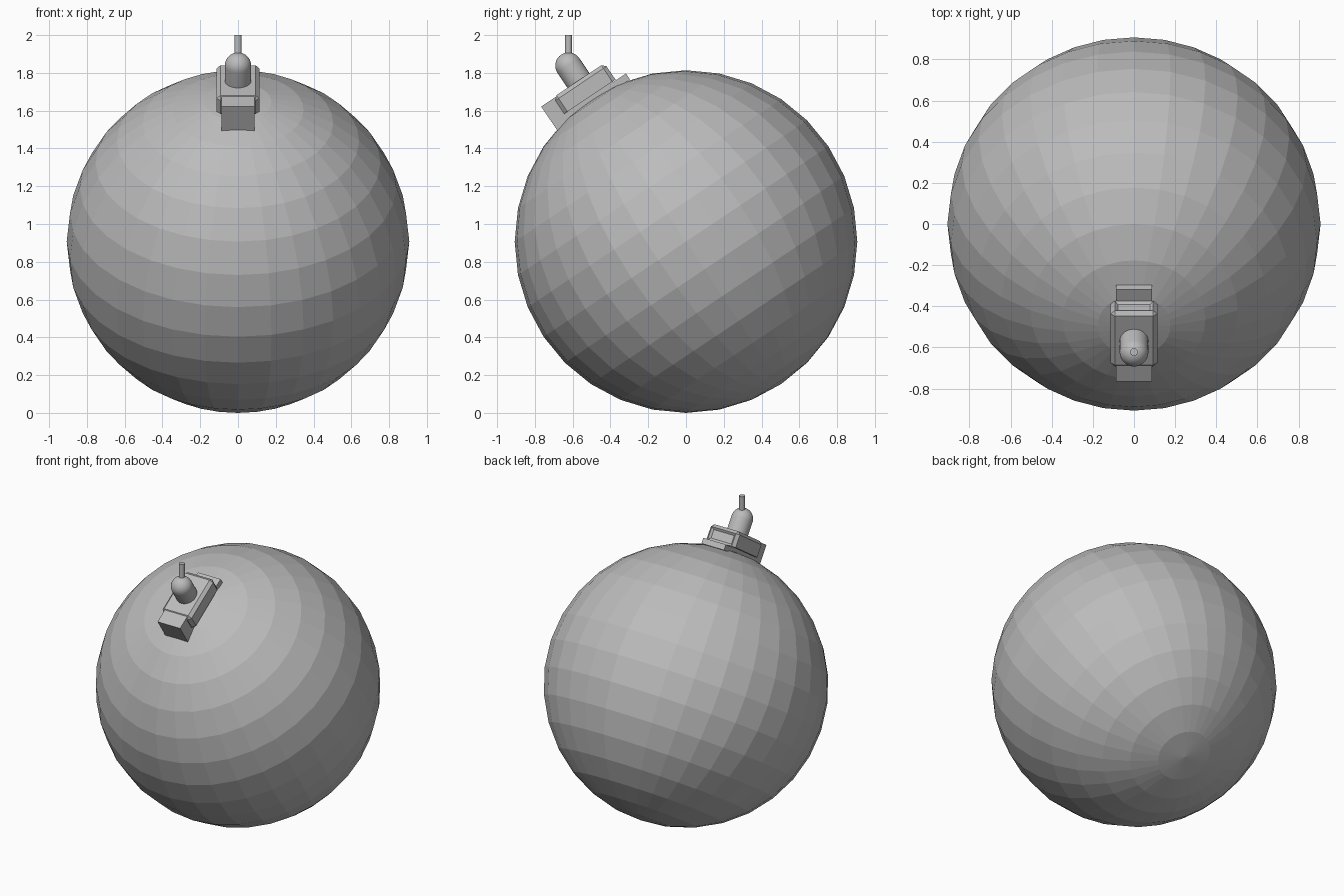
import bpy, bmesh, math
from mathutils import Matrix

if "Cube" in bpy.data.objects:
    bpy.data.objects.remove(bpy.data.objects["Cube"])

RADIUS = 0.907
TILT = math.radians(33.75)
# Local frame: origin at the ball centre, local z leans toward the front
FRAME = Matrix.Translation((0, 0, RADIUS)) @ Matrix.Rotation(TILT, 4, 'X')

grey = bpy.data.materials.new("plain grey")
grey.use_nodes = True
COLOUR = (0.5, 0.5, 0.5, 1)
grey.diffuse_color = COLOUR
grey.node_tree.nodes["Principled BSDF"].inputs["Base Color"].default_value = COLOUR


def make(name, bm, matrix=FRAME):
    bmesh.ops.recalc_face_normals(bm, faces=bm.faces)
    mesh = bpy.data.meshes.new(name)
    bm.to_mesh(mesh)
    bm.free()
    mesh.materials.append(grey)
    obj = bpy.data.objects.new(name, mesh)
    obj.matrix_world = matrix
    bpy.context.collection.objects.link(obj)
    return obj


def block(name, width, y0, y1, z0, z1, bevel=0, inset=0):
    """Box in the tilted frame; optional chamfer of its upright and top edges,
    optional recessed panel on its rear face."""
    bm = bmesh.new()
    size = Matrix.Diagonal((width, y1 - y0, z1 - z0, 1))
    place = Matrix.Translation((0, (y0 + y1) / 2, (z0 + z1) / 2))
    bmesh.ops.create_cube(bm, size=1, matrix=place @ size)
    if bevel:
        edges = [e for e in bm.edges if max(v.co.z for v in e.verts) > z1 - 1e-4]
        bmesh.ops.bevel(bm, geom=edges, offset=bevel, segments=1, affect='EDGES')
    if inset:
        bm.normal_update()
        rear = max(bm.faces, key=lambda f: f.normal.y)
        bmesh.ops.inset_individual(bm, faces=[rear], thickness=inset, depth=-0.012)
    return make(name, bm)


def smooth(obj):
    bpy.ops.object.select_all(action='DESELECT')
    obj.select_set(True)
    bpy.context.view_layer.objects.active = obj
    bpy.ops.object.shade_smooth_by_angle(angle=math.radians(40))


# Faceted ball
bm = bmesh.new()
bmesh.ops.create_uvsphere(bm, u_segments=32, v_segments=16, radius=RADIUS)
make("ball", bm)

# Vehicle body: narrow core, wide chamfered hull, rear plate
block("body_core", 0.175, -0.24, 0.15, 0.85, 1.02)
block("wide_hull", 0.226, -0.16, 0.166, 0.92, 1.025, bevel=0.02, inset=0.02)
block("rear_plate", 0.175, 0.13, 0.23, 0.878, 0.916)

# Domed turret, swept from a quarter-round profile
bm = bmesh.new()
points = [(0.07, 1.0)] + [(0.07 * math.cos(a), 1.12 + 0.07 * math.sin(a))
                          for a in (math.pi / 2 * i / 8 for i in range(9))]
verts = [bm.verts.new((r, 0, z)) for r, z in points]
edges = [bm.edges.new(pair) for pair in zip(verts, verts[1:])]
bmesh.ops.spin(bm, geom=verts + edges, axis=(0, 0, 1), cent=(0, 0, 0),
               angle=math.tau, steps=32)
bmesh.ops.remove_doubles(bm, verts=bm.verts, dist=1e-4)
smooth(make("turret", bm))

# Upright rod on the dome
bm = bmesh.new()
bmesh.ops.create_cone(bm, cap_ends=True, segments=16, radius1=0.019,
                      radius2=0.019, depth=0.15)
top = FRAME @ Matrix.Translation((0, 0, 1.12))
smooth(make("rod", bm, Matrix.Translation((0, top.translation.y, 1.925))))
